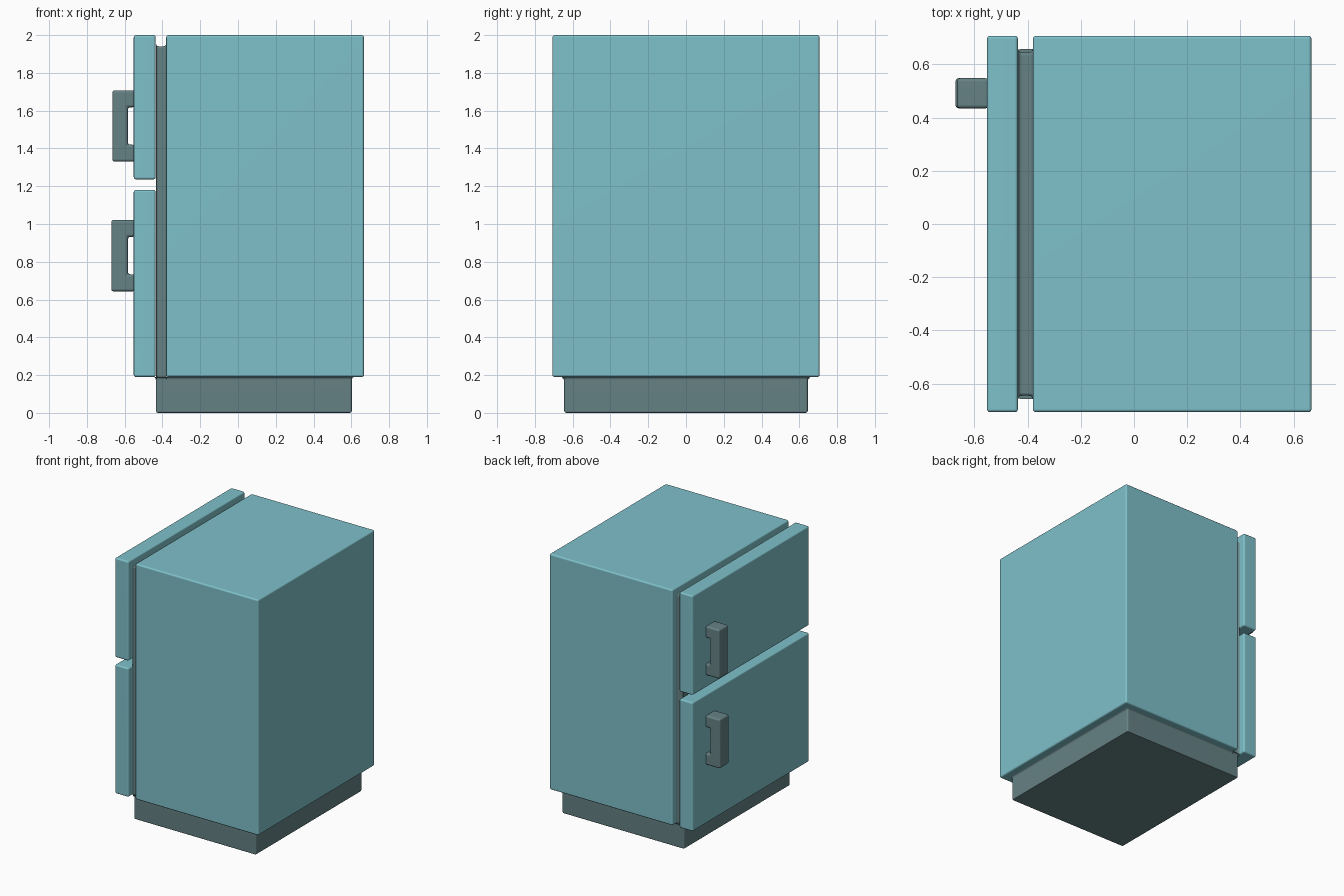
import bpy, bmesh, math

if "Cube" in bpy.data.objects:
    bpy.data.objects.remove(bpy.data.objects["Cube"])


def material(name, rgb):
    m = bpy.data.materials.new(name)
    m.diffuse_color = (*rgb, 1)
    m.use_nodes = True
    m.node_tree.nodes["Principled BSDF"].inputs["Base Color"].default_value = m.diffuse_color
    return m


TEAL = material("teal", (0.21, 0.53, 0.59))
DARK = material("dark_grey", (0.133, 0.223, 0.235))


def finish(name, bm, mat):
    bmesh.ops.recalc_face_normals(bm, faces=bm.faces)
    me = bpy.data.meshes.new(name)
    bm.to_mesh(me)
    bm.free()
    me.materials.append(mat)
    ob = bpy.data.objects.new(name, me)
    bpy.context.collection.objects.link(ob)
    bpy.ops.object.select_all(action='DESELECT')
    ob.select_set(True)
    bpy.context.view_layer.objects.active = ob
    bpy.ops.object.shade_smooth_by_angle(angle=math.radians(40))
    ob.modifiers.new("flat_panels", 'WEIGHTED_NORMAL').keep_sharp = True
    return ob


def extrude_y(name, profile, y0, y1, mat, bevel):
    """Extrude an (x, z) outline along y and round every edge."""
    bm = bmesh.new()
    face = bm.faces.new([bm.verts.new((x, y0, z)) for x, z in profile])
    geom = bmesh.ops.extrude_face_region(bm, geom=[face])["geom"]
    verts = [g for g in geom if isinstance(g, bmesh.types.BMVert)]
    bmesh.ops.translate(bm, verts=verts, vec=(0, y1 - y0, 0))
    bmesh.ops.recalc_face_normals(bm, faces=bm.faces)
    bmesh.ops.bevel(bm, geom=bm.edges[:], offset=bevel, segments=3,
                    profile=0.5, affect='EDGES', clamp_overlap=True)
    return finish(name, bm, mat)


def panel(name, x0, x1, z0, z1):
    outline = [(x0, z0), (x1, z0), (x1, z1), (x0, z1)]
    return extrude_y(name, outline, -0.707, 0.707, TEAL, 0.012)


def loft(name, centre, half, rings, place, mat, radius=0.012):
    """Stack rounded rectangles; each ring is (position, outward offset)."""
    bm = bmesh.new()
    loops = []
    for pos, off in rings:
        r = max(radius + off, 0.002)
        loop = []
        for k, (sx, sy) in enumerate([(1, 1), (-1, 1), (-1, -1), (1, -1)]):
            for i in range(4):
                a = math.radians(90 * k + 30 * i)
                u = centre[0] + sx * (half[0] + off - r) + r * math.cos(a)
                v = centre[1] + sy * (half[1] + off - r) + r * math.sin(a)
                loop.append(bm.verts.new(place(u, v, pos)))
        loops.append(loop)
    for a, b in zip(loops, loops[1:]):
        for i in range(len(a)):
            j = (i + 1) % len(a)
            bm.faces.new((a[i], a[j], b[j], b[i]))
    bm.faces.new(loops[0])
    bm.faces.new(loops[-1])
    return finish(name, bm, mat)


# Cabinet and the two doors
panel("cabinet", -0.38, 0.667, 0.19, 2.0)
panel("lower_door", -0.552, -0.436, 0.19, 1.18)
panel("upper_door", -0.552, -0.436, 1.236, 2.0)

# Plinth, with a small flare where it meets the cabinet
loft("plinth", (0.084, 0), (0.519, 0.645),
     [(0, -0.011), (0.003, -0.004), (0.012, 0), (0.176, 0),
      (0.183, 0.002), (0.188, 0.006), (0.191, 0.013)],
     lambda u, v, p: (u, v, p), DARK)

# Door seal, flared against the doors and the cabinet
loft("door_seal", (0, 1.063), (0.645, 0.878),
     [(-0.434, 0.013), (-0.432, 0.006), (-0.428, 0.002), (-0.421, 0),
      (-0.394, 0), (-0.387, 0.002), (-0.382, 0.006), (-0.379, 0.013)],
     lambda u, v, p: (p, u, v), DARK)

# C-shaped handles
for name, x, z0, z1 in (("upper_handle", -0.665, 1.33, 1.708),
                        ("lower_handle", -0.671, 0.643, 1.022)):
    c = [(-0.545, z0), (x, z0), (x, z1), (-0.545, z1),
         (-0.545, z1 - 0.09), (-0.583, z1 - 0.09),
         (-0.583, z0 + 0.09), (-0.545, z0 + 0.09)]
    extrude_y(name, c, 0.434, 0.548, DARK, 0.014)
